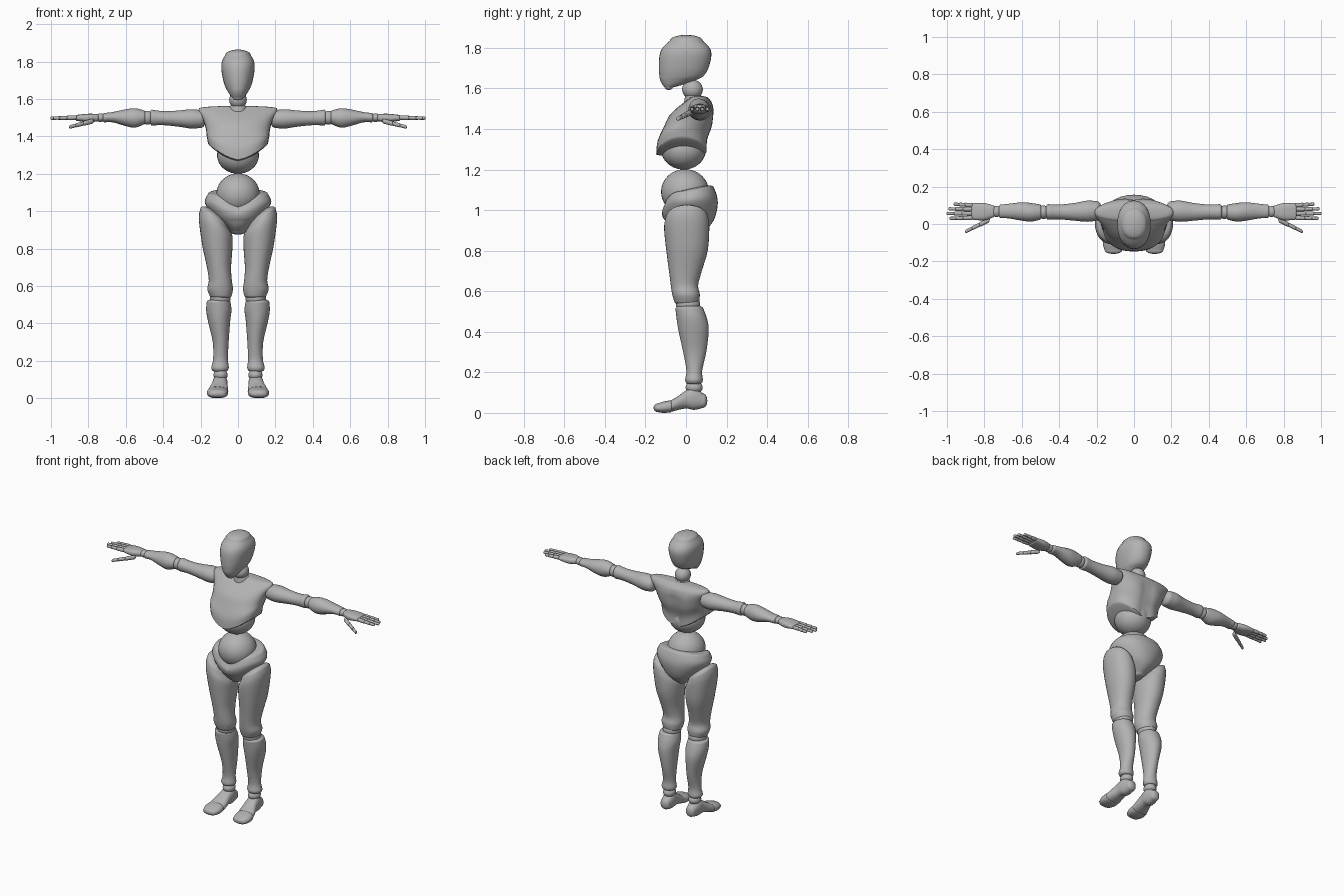
import bpy, bmesh, math
from mathutils import Vector

if "Cube" in bpy.data.objects:
    bpy.data.objects.remove(bpy.data.objects["Cube"])

grey = bpy.data.materials.new("plain_grey")
grey.diffuse_color = (0.45, 0.45, 0.45, 1)
grey.use_nodes = True
grey.node_tree.nodes["Principled BSDF"].inputs["Base Color"].default_value = grey.diffuse_color
SEG = 32


def catmull(p0, p1, p2, p3, t):
    return [0.5 * (2 * b + (c - a) * t + (2 * a - 5 * b + 4 * c - d) * t * t
                   + (3 * b - a - 3 * c + d) * t ** 3)
            for a, b, c, d in zip(p0, p1, p2, p3)]


def loft(name, axis, rings, domes=(0.02, 0.02), p=2.0, bend=None, mirror=False, steps=4):
    """Smooth skin over rings (t, a_min, a_max, b_min, b_max) with rounded ends."""
    n = len(rings)
    rows = []
    for i in range(n - 1):
        quad = [rings[max(0, min(n - 1, i + k))] for k in (-1, 0, 1, 2)]
        rows += [catmull(*quad, s / steps) for s in range(steps)]
    rows.append(list(rings[-1]))
    sign = 1 if rings[-1][0] > rings[0][0] else -1

    def dome(r, d):
        out = []
        for k in range(1, 6):
            a = k / 6 * math.pi / 2
            s, (t, a0, a1, b0, b1) = math.cos(a), r
            ca, cb, ha, hb = (a0 + a1) / 2, (b0 + b1) / 2, (a1 - a0) / 2 * s, (b1 - b0) / 2 * s
            out.append([t + d * math.sin(a), ca - ha, ca + ha, cb - hb, cb + hb])
        return out
    start, end = dome(rows[0], -sign * domes[0]), dome(rows[-1], sign * domes[1])
    rows = start[::-1] + rows + end

    def place(t, a, b):
        co = Vector({'X': (t, a, b), 'Y': (a, t, b), 'Z': (a, b, t)}[axis])
        return bend(co) if bend else co

    bm = bmesh.new()
    loops = []
    for t, a0, a1, b0, b1 in rows:
        loop = []
        for k in range(SEG):
            ang = 2 * math.pi * k / SEG
            c, s = math.cos(ang), math.sin(ang)
            c = math.copysign(abs(c) ** (2 / p), c)
            s = math.copysign(abs(s) ** (2 / p), s)
            loop.append(bm.verts.new(place(t, (a0 + a1) / 2 + (a1 - a0) / 2 * c,
                                           (b0 + b1) / 2 + (b1 - b0) / 2 * s)))
        loops.append(loop)
    for u, v in zip(loops, loops[1:]):
        for k in range(SEG):
            j = (k + 1) % SEG
            bm.faces.new((u[k], u[j], v[j], v[k]))
    for loop, r, d in ((loops[0], rows[0], -sign * domes[0]), (loops[-1], rows[-1], sign * domes[1])):
        base = rings[0][0] if loop is loops[0] else rings[-1][0]
        tip = bm.verts.new(place(base + d, (r[1] + r[2]) / 2, (r[3] + r[4]) / 2))
        for k in range(SEG):
            bm.faces.new((loop[k], loop[(k + 1) % SEG], tip))
    return finish(name, bm, mirror)


def ball(name, centre, radii, mirror=False):
    bm = bmesh.new()
    bmesh.ops.create_uvsphere(bm, u_segments=32, v_segments=20, radius=1)
    for v in bm.verts:
        v.co = Vector([c + r * q for c, r, q in zip(centre, radii, v.co)])
    return finish(name, bm, mirror)


def finish(name, bm, mirror):
    bmesh.ops.recalc_face_normals(bm, faces=bm.faces)
    me = bpy.data.meshes.new(name)
    bm.to_mesh(me)
    bm.free()
    me.materials.append(grey)
    ob = bpy.data.objects.new(name, me)
    bpy.context.collection.objects.link(ob)
    if mirror:
        ob.modifiers.new("mirror", 'MIRROR').use_mirror_merge = False
    return ob


def clamp(v):
    return max(0.0, min(1.0, v))


# head and neck
loft("head", 'Z', [(1.605, -.028, .028, -.105, -.065), (1.62, -.042, .042, -.117, -.01),
                   (1.64, -.055, .055, -.127, .045), (1.66, -.066, .066, -.131, .085),
                   (1.70, -.079, .079, -.134, .11), (1.76, -.089, .089, -.131, .125),
                   (1.80, -.086, .086, -.116, .117), (1.835, -.068, .068, -.08, .083)],
     (.012, .029), 2.2)
ball("neck_ball", (0, .032, 1.595), (.047, .051, .048))
loft("neck_base", 'Z', [(1.53, -.05, .05, -.01, .09), (1.56, -.045, .045, -.005, .08)], (.01, .01))


# ribcage with arched lower rim and a shallow spine groove
def rib_bend(co):
    x, y, z = co
    if y > .04:
        y -= .02 * math.exp(-(x / .035) ** 2) * clamp((1.53 - z) / .06)
    z -= .09 * clamp((1.46 - z) / .09) * clamp(1 - (abs(x) / .166) ** 1.5)
    return Vector((x, y, z))


loft("ribcage", 'Z', [(1.365, -.16, .16, -.147, .11), (1.40, -.167, .167, -.14, .112),
                      (1.44, -.172, .172, -.105, .136), (1.49, -.187, .187, -.06, .14),
                      (1.53, -.21, .21, -.012, .128), (1.55, -.208, .208, .015, .112)],
     (.01, .013), 2.3, rib_bend)
ball("abdomen", (0, -.012, 1.30), (.112, .111, .1))


# waist ball and pelvis, with the front rim dipping to a V
def hip_bend(co):
    x, y, z = co
    w = clamp((z - .95) / .13)
    front = clamp(-y / .1)
    back = clamp(y / .12)
    z += w * (.025 * back - .075 * front * clamp(1 - abs(x) / .15))
    return Vector((x, y, z))


ball("waist_ball", (0, -.005, 1.09), (.116, .118, .112))
loft("pelvis", 'Z', [(.89, -.04, .04, -.05, .075), (.92, -.07, .07, -.085, .115),
                     (.96, -.118, .118, -.108, .142), (1.01, -.16, .16, -.118, .156),
                     (1.05, -.178, .178, -.117, .153), (1.09, -.16, .16, -.106, .135)],
     (.015, .015), 2.1, hip_bend)


# legs
def thigh_bend(co):
    co.z += clamp((co.z - .8) / .15) * (co.x - .12) * .65
    return co


loft("thigh", 'Z', [(.955, .05, .202, -.1, .11), (.91, .03, .209, -.108, .115),
                    (.80, .03, .188, -.097, .107), (.70, .037, .166, -.084, .078),
                    (.63, .033, .156, -.075, .06), (.585, .027, .164, -.068, .068),
                    (.55, .033, .152, -.058, .065)], (.045, .02), 2.1, thigh_bend, True)
ball("knee_ball", (.095, .01, .535), (.056, .06, .045), True)
loft("shin", 'Z', [(.515, .04, .167, -.052, .085), (.47, .035, .17, -.047, .102),
                   (.41, .042, .16, -.038, .112), (.30, .05, .135, -.014, .1),
                   (.21, .054, .133, .002, .08), (.165, .049, .143, -.004, .083),
                   (.15, .054, .138, 0, .08)], (.018, .01), 2, None, True)
ball("ankle_ball", (.093, .04, .125), (.038, .042, .032), True)
loft("foot", 'Y', [(.085, .062, .125, .025, .095), (.04, .055, .135, .015, .127),
                   (.0, .056, .14, .022, .11), (-.04, .053, .153, .014, .082),
                   (-.07, .052, .162, .006, .064)], (.02, .012), 2.3, None, True)
loft("toe_cap", 'Y', [(-.075, .054, .164, .003, .062), (-.11, .054, .166, 0, .056),
                      (-.14, .063, .157, .004, .046)], (.012, .02), 2.4, None, True)

# arms
loft("upper_arm", 'X', [(.20, .018, .122, 1.445, 1.54), (.25, .012, .125, 1.442, 1.545),
                        (.32, .018, .112, 1.452, 1.538), (.40, .025, .104, 1.46, 1.535),
                        (.46, .023, .106, 1.458, 1.543)], (.03, .015), 2, None, True)
ball("elbow_ball", (.485, .063, 1.5), (.035, .036, .037), True)
loft("forearm", 'X', [(.505, .022, .105, 1.463, 1.54), (.55, .013, .112, 1.447, 1.55),
                      (.60, .018, .116, 1.455, 1.545), (.67, .03, .108, 1.475, 1.53),
                      (.715, .032, .103, 1.475, 1.525)], (.015, .01), 2, None, True)
ball("wrist_ball", (.735, .067, 1.5), (.028, .03, .023), True)

# hands
loft("palm", 'X', [(.755, .035, .1, 1.48, 1.52), (.80, .02, .112, 1.475, 1.521),
                   (.86, .022, .112, 1.483, 1.515)], (.015, .012), 2.6, None, True)


def finger(name, start, end, r):
    # three tapering joints, each a stretched bead
    a, b = Vector(start), Vector(end)
    cuts = (0, .4, .72, 1)
    for i in range(3):
        p, q = a.lerp(b, cuts[i]), a.lerp(b, cuts[i + 1])
        k = r * (1 - .13 * i)
        h = (q.x - p.x) / 2 - k * .4
        slope = (q - p) / (q.x - p.x)
        m = (p.x + q.x) / 2

        def lean(co):
            off = slope * (co.x - m)
            return Vector((co.x, co.y + off.y, co.z + off.z))
        c = (p + q) / 2
        box = (c.y - k, c.y + k, c.z - k, c.z + k)
        loft(f"{name}_joint_{i + 1}", 'X', [(m - h, *box), (m + h, *box)],
             (k * .7, k * .7), 2, lean, True, 2)


SEG = 14
for name, y, tip, y2 in (("index_finger", .033, .985, .03), ("middle_finger", .056, 1.0, .056),
                         ("ring_finger", .079, .99, .081), ("little_finger", .1, .962, .106)):
    finger(name, (.865, y, 1.5), (tip, y2, 1.497), .0118)
finger("thumb", (.775, .022, 1.482), (.9, -.04, 1.45), .0135)

# smooth shading, keeping hard edges
for ob in bpy.context.collection.objects:
    ob.select_set(True)
    bpy.context.view_layer.objects.active = ob
bpy.ops.object.shade_smooth_by_angle(angle=math.radians(50))
